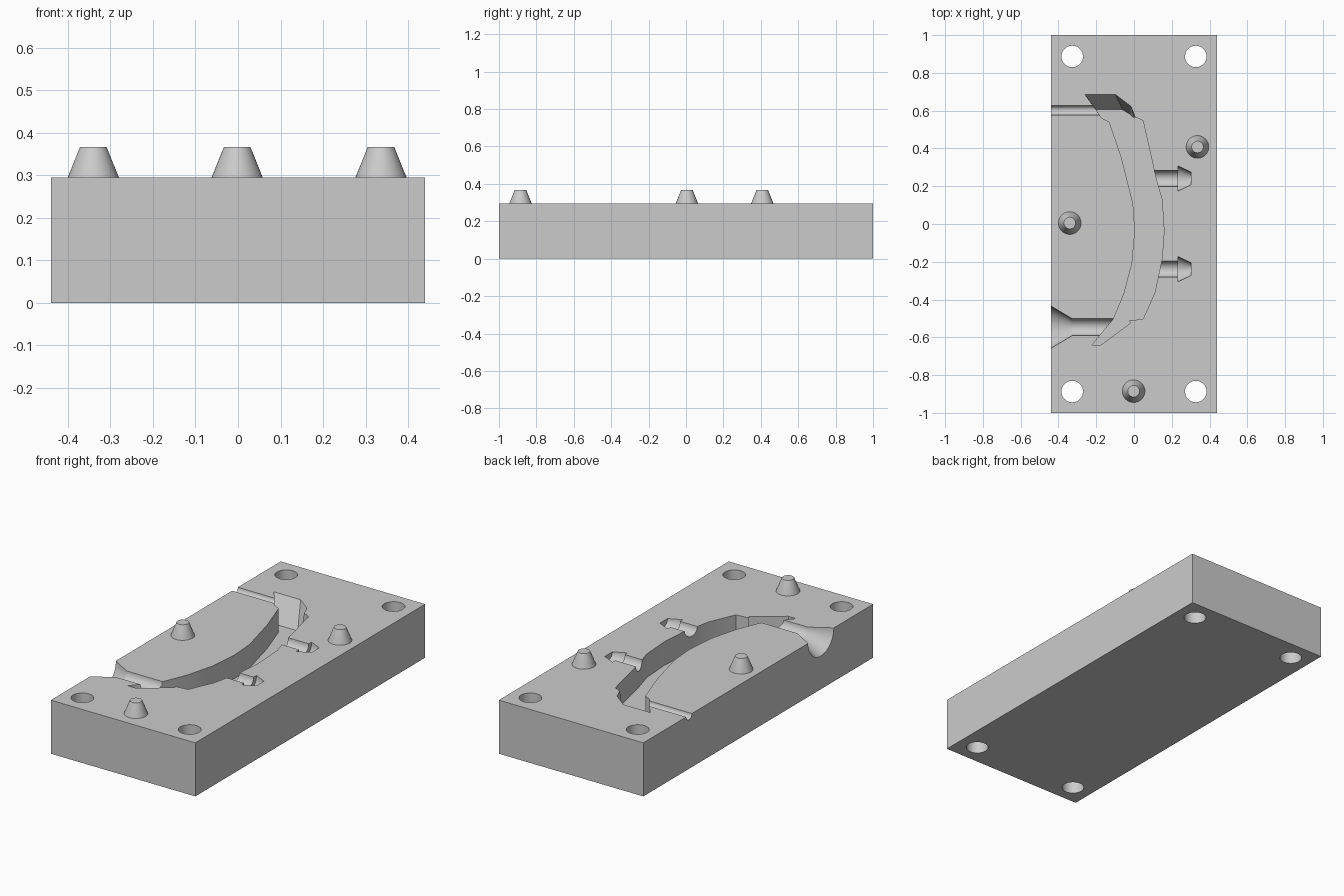
import bpy, bmesh
from math import radians
from mathutils import Matrix, Vector

if "Cube" in bpy.data.objects:
    bpy.data.objects.remove(bpy.data.objects["Cube"])

TOP, FLOOR, OVER = 0.295, 0.165, 0.3

grey = bpy.data.materials.new("plain_grey")
grey.use_nodes = True
COLOUR = (0.6, 0.6, 0.6, 1)
grey.diffuse_color = COLOUR
grey.node_tree.nodes["Principled BSDF"].inputs["Base Color"].default_value = COLOUR


def finish(bm, name):
    bmesh.ops.recalc_face_normals(bm, faces=bm.faces)
    mesh = bpy.data.meshes.new(name)
    bm.to_mesh(mesh)
    bm.free()
    mesh.materials.append(grey)
    obj = bpy.data.objects.new(name, mesh)
    bpy.context.collection.objects.link(obj)
    return obj


def loft(name, low, high, z0, z1):
    """Solid between two outlines with the same number of points."""
    bm = bmesh.new()
    a = [bm.verts.new((x, y, z0)) for x, y in low]
    b = [bm.verts.new((x, y, z1)) for x, y in high]
    bm.faces.new(a)
    bm.faces.new(b)
    for i in range(len(a)):
        j = (i + 1) % len(a)
        bm.faces.new((a[i], a[j], b[j], b[i]))
    return finish(bm, name)


def lathe(name, origin, axis, profile, sides=40):
    """Solid of revolution; profile holds (distance along axis, radius)."""
    bm = bmesh.new()
    turn = Vector((0, 0, 1)).rotation_difference(Vector(axis)).to_matrix().to_4x4()
    rings = []
    for d, r in profile:
        ring = bmesh.ops.create_circle(bm, segments=sides, radius=r,
                                       matrix=Matrix.Translation((0, 0, d)))["verts"]
        rings.append(ring)
    bm.faces.new(rings[0])
    bm.faces.new(rings[-1])
    for a, b in zip(rings, rings[1:]):
        for i in range(sides):
            j = (i + 1) % sides
            bm.faces.new((a[i], a[j], b[j], b[i]))
    bm.transform(Matrix.Translation(origin) @ turn)
    return finish(bm, name)


# Mould block
rect = [(-0.44, -1), (0.44, -1), (0.44, 1), (-0.44, 1)]
block = loft("mould_block", rect, rect, 0, TOP)
cutters = []

# Bolt holes in the corners
for sx in (-1, 1):
    for sy in (-1, 1):
        cutters.append(lathe("bolt_hole", (sx * 0.327, sy * 0.887, -0.1), (0, 0, 1),
                             [(0, 0.057), (0.5, 0.057)]))

# Curved main cavity
arc = [(0.048, 0.546), (0.117, 0.238), (0.148, 0.13), (0.159, -0.04), (0.148, -0.185),
       (0.111, -0.36), (0.048, -0.503), (-0.117, -0.522), (-0.053, -0.37),
       (-0.01, -0.207), (0.005, -0.037), (-0.005, 0.106), (-0.064, 0.344),
       (-0.132, 0.546), (-0.17, 0.56), (0.01, 0.565)]
cutters.append(loft("main_cavity", arc, arc, FLOOR, OVER))

# Sloping pocket at the back end
pocket_low = [(-0.2, 0.605), (-0.06, 0.605), (-0.02, 0.58), (0.012, 0.55), (-0.13, 0.54), (-0.17, 0.56)]
pocket_high = [(-0.262, 0.689), (-0.1, 0.689), (-0.016, 0.625), (0.014, 0.55), (-0.13, 0.54), (-0.17, 0.56)]
cutters.append(loft("back_pocket", pocket_low, pocket_high, FLOOR, OVER))

# Pointed tail at the front end
tail = [(-0.222, -0.64), (-0.175, -0.64), (-0.018, -0.524), (-0.03, -0.505), (-0.11, -0.505)]
cutters.append(loft("front_tail", tail, tail, FLOOR + 0.005, OVER))

# Pouring channel with its funnel, and the air vent
cutters.append(lathe("pouring_channel", (-0.45, -0.546, TOP), (1, 0, 0),
                     [(0, 0.118), (0.122, 0.045), (0.34, 0.045)]))
cutters.append(lathe("air_vent", (-0.45, 0.602, TOP), (1, 0, 0),
                     [(0, 0.025), (0.29, 0.025)]))

# Barbed peg recesses
for y in (0.241, -0.239):
    cutters.append(lathe("peg_recess", (0.08, y, TOP), (1, 0, 0),
                         [(0, 0.042), (0.153, 0.042), (0.154, 0.066), (0.223, 0.033)]))

# Carve the recesses into the block
for cutter in cutters:
    cutter.hide_render = True
    mod = block.modifiers.new(cutter.name, 'BOOLEAN')
    mod.operation = 'DIFFERENCE'
    mod.solver = 'EXACT'
    mod.object = cutter
bpy.context.view_layer.update()
carved = bpy.data.meshes.new_from_object(
    block.evaluated_get(bpy.context.evaluated_depsgraph_get()))
block.modifiers.clear()
block.data = carved
for cutter in cutters:
    bpy.data.objects.remove(cutter)

# Tapered locating pins
pins = [lathe("locating_pin", (x, y, TOP - 0.005), (0, 0, 1),
              [(0, 0.061), (0.005, 0.06), (0.077, 0.031)])
        for x, y in ((-0.34, 0.005), (0.336, 0.408), (-0.002, -0.885))]

# Smooth the round faces, keep edges sharp
bpy.ops.object.select_all(action='DESELECT')
for obj in [block] + pins:
    obj.select_set(True)
bpy.context.view_layer.objects.active = block
bpy.ops.object.shade_smooth_by_angle(angle=radians(20))
